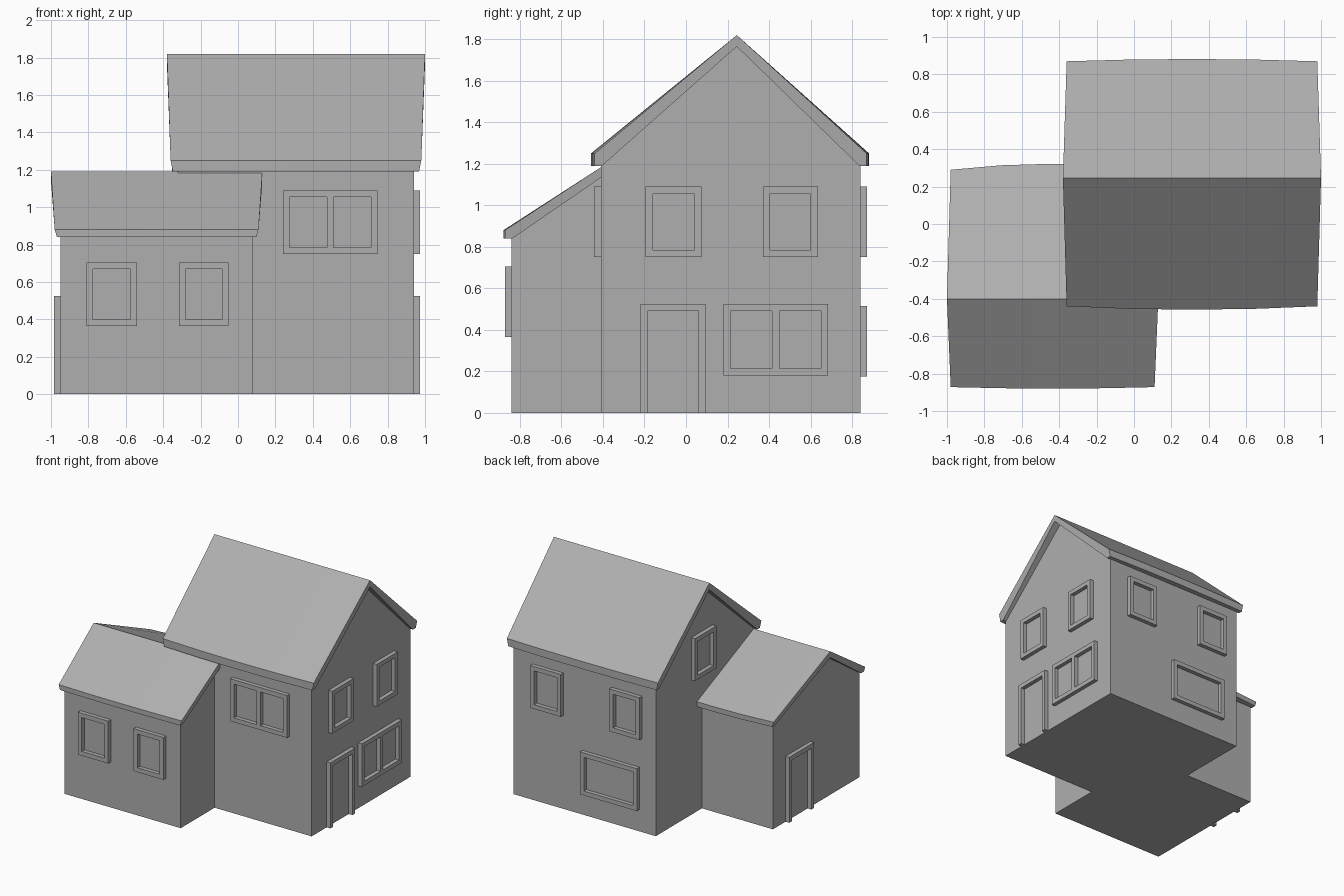
import bpy
import bmesh
from mathutils import Matrix, Vector

cube = bpy.data.objects.get("Cube")
if cube:
    bpy.data.objects.remove(cube, do_unlink=True)

# One plain grey for the whole house
GREY = (0.43, 0.43, 0.43, 1)
grey = bpy.data.materials.new("plain grey")
grey.use_nodes = True
grey.diffuse_color = GREY
grey.node_tree.nodes["Principled BSDF"].inputs["Base Color"].default_value = GREY


def make_object(name, bm, smooth=False):
    bmesh.ops.recalc_face_normals(bm, faces=bm.faces)
    mesh = bpy.data.meshes.new(name)
    bm.to_mesh(mesh)
    bm.free()
    mesh.materials.append(grey)
    obj = bpy.data.objects.new(name, mesh)
    bpy.context.collection.objects.link(obj)
    if smooth:
        bpy.ops.object.select_all(action="DESELECT")
        obj.select_set(True)
        bpy.context.view_layer.objects.active = obj
        bpy.ops.object.shade_smooth_by_angle(angle=0.35)
    return obj


def loft(name, sections, smooth=False):
    """Skin a row of matching cross-sections and cap both ends."""
    bm = bmesh.new()
    rings = [[bm.verts.new(p) for p in section] for section in sections]
    n = len(rings[0])
    for a, b in zip(rings, rings[1:]):
        for i in range(n):
            j = (i + 1) % n
            bm.faces.new((a[i], a[j], b[j], b[i]))
    bm.faces.new(rings[0])
    bm.faces.new(rings[-1])
    return make_object(name, bm, smooth)


def walls(name, x0, x1, y0, y1, eave, ridge_y, ridge_z):
    profile = [(y0, 0), (y1, 0), (y1, eave), (ridge_y, ridge_z), (y0, eave)]
    loft(name, [[(x, y, z) for y, z in profile] for x in (x0, x1)])


def roof(name, x0, x1, y0, y1, eave, thick, ridge_y, ridge_z, under_z, bow0, bow1):
    """Gable roof with ends that widen to the ridge and gently bowed eaves."""
    lip = 0.035
    profile = [(y0, eave), (y0, eave + thick), (ridge_y, ridge_z), (y1, eave + thick),
               (y1, eave), (y1 - lip, eave), (ridge_y, under_z), (y0 + lip, eave)]
    sections = []
    for t in (0, 0.25, 0.5, 0.75, 1):
        bulge = 4 * t * (1 - t)
        ring = []
        for i, (y, z) in enumerate(profile):
            inset = 0 if i in (2, 6) else (0.02 if i in (1, 3) else 0.032)
            x = x0 + inset + (x1 - x0 - 2 * inset) * t
            if i in (0, 1):
                y -= bow0 * bulge
            if i in (3, 4):
                y += bow1 * bulge
            ring.append((x, y, z))
        sections.append(ring)
    loft(name, sections, True)


def frame(name, side, wall, u0, u1, z0, z1, panes=1, door=False):
    """Raised surround made of bars; side is the outward axis."""
    axis, sign = (0 if side[1] == "x" else 1), (1 if side[0] == "+" else -1)
    bar, depth, sunk = 0.035, 0.033, 0.01
    bm = bmesh.new()

    def box(a, b, low, high):
        size, centre = Vector((0, 0, high - low)), Vector((0, 0, (low + high) / 2))
        size[axis], size[1 - axis] = depth + sunk, b - a
        centre[axis] = wall + sign * (depth - sunk) / 2
        centre[1 - axis] = (a + b) / 2
        bmesh.ops.create_cube(bm, size=1, matrix=Matrix.Translation(centre) @ Matrix.Diagonal((*size, 1)))

    sill = z0 if door else z0 + bar
    box(u0, u1, z1 - bar, z1)
    if not door:
        box(u0, u1, z0, sill)
    for k in range(panes + 1):
        a = u0 + (u1 - u0 - bar) * k / panes
        box(a, a + bar, sill, z1 - bar)
    make_object(name, bm)


# Walls
walls("main_walls", -0.32, 0.94, -0.41, 0.84, 1.2, 0.245, 1.765)
walls("wing_walls", -0.95, 0.08, -0.84, 0.255, 0.85, -0.4, 1.14)

# Roofs
roof("main_roof", -0.38, 1.0, -0.44, 0.87, 1.19, 0.06, 0.245, 1.82, 1.765, 0.018, 0.012)
roof("wing_roof", -1.0, 0.13, -0.872, 0.29, 0.84, 0.04, -0.4, 1.19, 1.14, 0.008, 0.032)

# Front windows
frame("wing_front_window_right", "-y", -0.84, -0.81, -0.54, 0.365, 0.705)
frame("wing_front_window_left", "-y", -0.84, -0.315, -0.05, 0.365, 0.705)
frame("main_front_window", "-y", -0.41, 0.24, 0.745, 0.75, 1.09, panes=2)

# Left side windows and door
frame("left_upper_window_front", "+x", 0.94, -0.195, 0.075, 0.75, 1.09)
frame("left_upper_window_back", "+x", 0.94, 0.37, 0.635, 0.75, 1.09)
frame("left_lower_window", "+x", 0.94, 0.18, 0.685, 0.18, 0.525, panes=2)
frame("left_door", "+x", 0.94, -0.22, 0.095, 0, 0.525, door=True)

# Back windows
frame("back_upper_window_left", "+y", 0.84, 0.5, 0.77, 0.75, 1.09)
frame("back_upper_window_right", "+y", 0.84, -0.2, 0.07, 0.75, 1.09)
frame("back_lower_window", "+y", 0.84, -0.175, 0.33, 0.175, 0.515)

# Right side gable window and wing door
frame("right_gable_window", "-x", -0.32, 0.12, 0.39, 1.08, 1.42)
frame("right_wing_door", "-x", -0.95, -0.22, 0.095, 0, 0.525, door=True)
